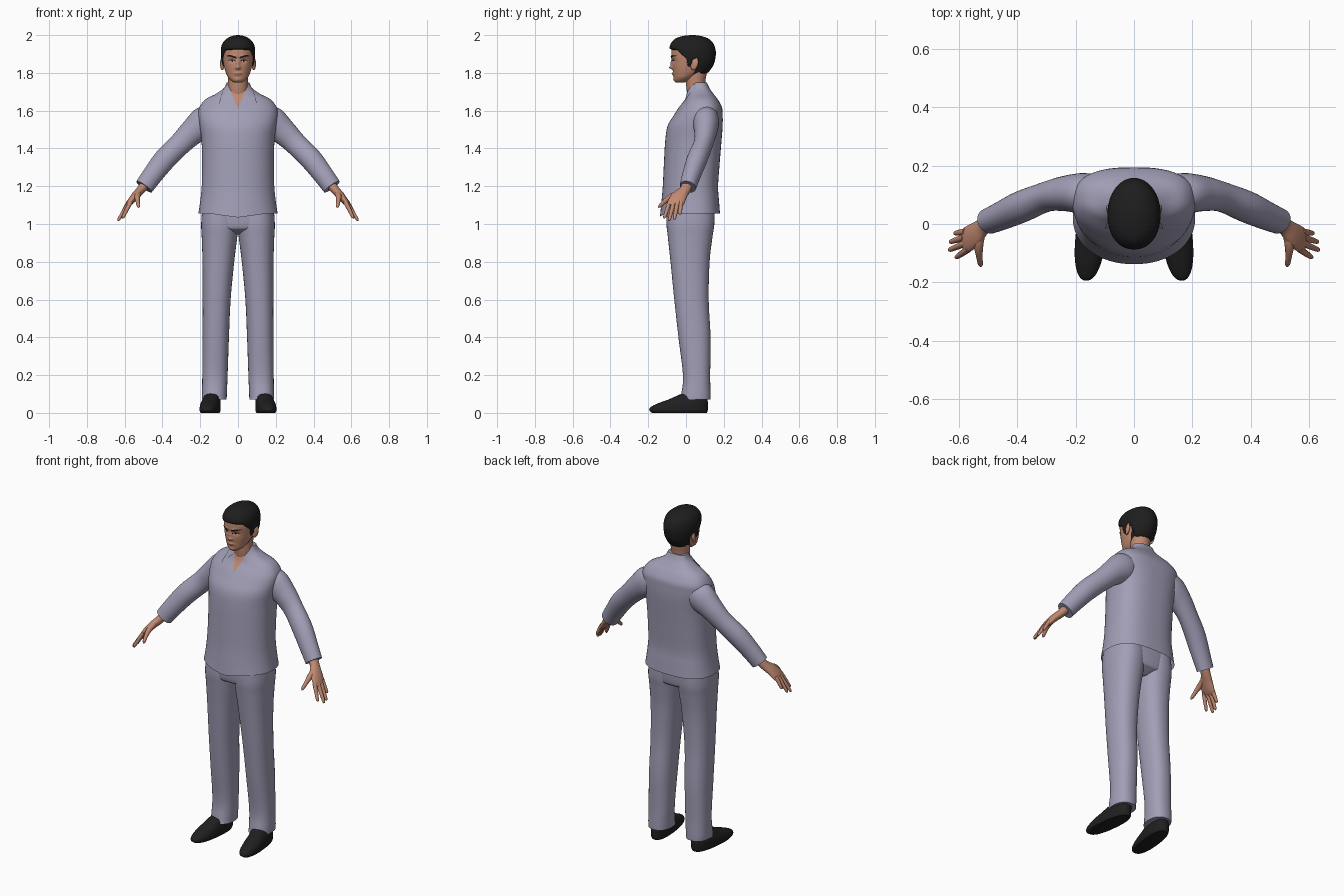
import bpy, bmesh, math
from mathutils import Vector
from mathutils.bvhtree import BVHTree

if "Cube" in bpy.data.objects:
    bpy.data.objects.remove(bpy.data.objects["Cube"])


def material(name, rgb):
    m = bpy.data.materials.new(name)
    m.diffuse_color = (*rgb, 1)
    m.use_nodes = True
    m.node_tree.nodes["Principled BSDF"].inputs["Base Color"].default_value = m.diffuse_color
    return m


CLOTH = material("lavender grey cloth", (0.36, 0.345, 0.47))
SKIN = material("skin", (0.53, 0.25, 0.165))
HAIR = material("black hair", (0.013, 0.013, 0.013))
SHOE = material("black leather", (0.014, 0.014, 0.015))
WHITE = material("eye white", (0.6, 0.55, 0.5))
LIP = material("lip line", (0.2, 0.07, 0.05))


def finish(bm, name, mats, mirror=False, angle=50):
    bmesh.ops.recalc_face_normals(bm, faces=bm.faces)
    me = bpy.data.meshes.new(name)
    bm.to_mesh(me)
    bm.free()
    ob = bpy.data.objects.new(name, me)
    bpy.context.collection.objects.link(ob)
    for m in mats:
        me.materials.append(m)
    bpy.ops.object.select_all(action='DESELECT')
    ob.select_set(True)
    bpy.context.view_layer.objects.active = ob
    bpy.ops.object.shade_smooth_by_angle(angle=math.radians(angle))
    if mirror:
        ob.modifiers.new("mirror", 'MIRROR')
    return ob


def smooth_rows(rows, steps):
    """Catmull-Rom interpolation of tuples."""
    out = []
    for i in range(len(rows) - 1):
        p = [rows[max(i - 1, 0)], rows[i], rows[i + 1], rows[min(i + 2, len(rows) - 1)]]
        for s in range(steps):
            t = s / steps
            out.append(tuple(0.5 * (2 * b + (c - a) * t + (2 * a - 5 * b + 4 * c - d) * t * t
                                    + (3 * b - a - 3 * c + d) * t ** 3) for a, b, c, d in zip(*p)))
    return out + [rows[-1]]


def skin_rings(rings, cap_start=True, cap_end=True):
    bm = bmesh.new()
    vs = [[bm.verts.new(p) for p in r] for r in rings]
    n = len(vs[0])
    for a, b in zip(vs, vs[1:]):
        for i in range(n):
            bm.faces.new((a[i], a[(i + 1) % n], b[(i + 1) % n], b[i]))
    if cap_start:
        bm.faces.new(vs[0])
    if cap_end:
        bm.faces.new(vs[-1])
    return bm


def spow(c, e):
    return math.copysign(abs(c) ** (2 / e), c)


def stack(rows, n=48, front=2.0, back=2.0, steps=5, shape=None, cap_start=True):
    """Horizontal cross-sections: (z, centre x, half width, front y, back y)."""
    rings = []
    for z, cx, hx, yf, yb in smooth_rows(rows, steps):
        ring = []
        for i in range(n):
            a = 2 * math.pi * i / n
            e = back if math.sin(a) > 0 else front
            p = Vector((cx + hx * spow(math.cos(a), e),
                        (yf + yb) / 2 + (yb - yf) / 2 * spow(math.sin(a), e), z))
            ring.append(shape(p) if shape else p)
        rings.append(ring)
    return skin_rings(rings, cap_start)


def limb(rows, n=24, steps=4):
    """Tube along a path: (x, y, z, radius upward, radius front-back)."""
    rows = smooth_rows(rows, steps)
    pts = [Vector(r[:3]) for r in rows]
    rings = []
    for i, r in enumerate(rows):
        t = (pts[min(i + 1, len(pts) - 1)] - pts[max(i - 1, 0)]).normalized()
        v = (Vector((0, 1, 0)) - t * t.y).normalized()
        u = t.cross(v)
        rings.append([pts[i] + u * r[3] * math.cos(a) + v * r[4] * math.sin(a)
                      for a in (2 * math.pi * k / n for k in range(n))])
    return skin_rings(rings)


def plate(name, top, bottom, target, off, mat, mirror=True, cols=6, rows=4):
    """Thin plate between two (x, z) lines, laid on the front of the target."""
    tree = BVHTree.FromPolygons([v.co for v in target.data.vertices],
                                [p.vertices[:] for p in target.data.polygons])

    def sample(line):
        out = []
        for a, b in zip(line, line[1:]):
            out += [Vector(a).lerp(Vector(b), k / cols) for k in range(cols)]
        return out + [Vector(line[-1])]
    bm = bmesh.new()
    grid = []
    for a, b in zip(sample(top), sample(bottom)):
        col = []
        for k in range(rows + 1):
            q = a.lerp(b, k / rows)
            hit = tree.ray_cast(Vector((q.x, -1, q.y)), Vector((0, 1, 0)))[0]
            col.append(bm.verts.new((q.x, (hit.y if hit else 0.04) - off, q.y)))
        grid.append(col)
    for a, b in zip(grid, grid[1:]):
        for k in range(rows):
            bm.faces.new((a[k], a[k + 1], b[k + 1], b[k]))
    return finish(bm, name, [mat], mirror)


# Shirt body, with a skin-coloured V below the throat
def hem_dip(p):
    if p.z < 1.12 and p.y < 0:
        p.z -= 0.022 * max(0, 1 - abs(p.x) / 0.15) * (1.12 - p.z) / 0.07
    return p


bm = stack([(1.055, 0, .21, -.138, .18), (1.12, 0, .2, -.13, .175), (1.2, 0, .192, -.123, .17),
            (1.32, 0, .19, -.117, .178), (1.44, 0, .193, -.11, .188), (1.52, 0, .203, -.097, .194),
            (1.58, 0, .21, -.062, .194), (1.62, 0, .203, -.036, .19), (1.66, 0, .172, -.005, .168),
            (1.69, 0, .115, .008, .145), (1.72, 0, .075, .018, .124), (1.75, 0, .06, .033, .11)],
           n=64, front=2.1, back=2.7, shape=hem_dip, cap_start=False)
SLOPE, V_Z = 0.42, 1.61
for s in (1, -1):
    bmesh.ops.bisect_plane(bm, geom=bm.verts[:] + bm.edges[:] + bm.faces[:], dist=1e-5,
                           plane_co=(0, 0, V_Z), plane_no=(s, 0, -SLOPE))
for f in bm.faces:
    c = f.calc_center_median()
    if c.y < 0.06 and abs(c.x) < SLOPE * (c.z - V_Z):
        f.material_index = 1
shirt = finish(bm, "shirt_body", [CLOTH, SKIN])

# Collar flaps and sleeves
plate("collar_flap", [(.056, 1.742), (.078, 1.715), (.1, 1.64)], [(.036, 1.697), (.055, 1.68), (.098, 1.637)],
      shirt, .008, CLOTH)
finish(limb([(.1, .1, 1.585, .05, .06), (.17, .105, 1.542, .085, .07), (.24, .104, 1.488, .07, .06),
             (.305, .092, 1.425, .06, .051), (.385, .06, 1.345, .059, .054), (.45, .03, 1.262, .054, .049),
             (.497, .01, 1.197, .05, .044)], 32, 5), "sleeve", [CLOTH], True)

# Hands
finish(limb([(.48, .015, 1.225, .028, .03), (.515, -.006, 1.18, .023, .029), (.545, -.034, 1.148, .021, .04),
             (.572, -.053, 1.115, .016, .044), (.588, -.06, 1.095, .007, .036)]), "palm", [SKIN], True)
fingers = {"index": ((.568, -.086, 1.118), (.612, -.116, 1.03)),
           "middle": ((.578, -.066, 1.11), (.636, -.09, 1.017)),
           "ring": ((.582, -.046, 1.11), (.632, -.062, 1.022)),
           "little": ((.578, -.026, 1.118), (.616, -.032, 1.05))}
for key, (a, b) in fingers.items():
    a, b = Vector(a), Vector(b)
    rows = [(*a.lerp(b, t), r, r) for t, r in ((0, .0115), (.35, .011), (.7, .0095), (.93, .0075), (1, .002))]
    finish(limb(rows, 12, 3), key + "_finger", [SKIN], True)
finish(limb([(.525, -.025, 1.17, .016, .014), (.533, -.075, 1.147, .016, .016), (.531, -.112, 1.12, .011, .012),
             (.527, -.137, 1.096, .009, .009), (.525, -.146, 1.087, .002, .002)], 12, 3), "thumb", [SKIN], True)

# Trousers
finish(stack([(.07, .125, .065, -.032, .13), (.1, .125, .066, -.025, .13), (.2, .122, .067, -.016, .128),
              (.4, .118, .07, -.04, .13), (.6, .113, .074, -.062, .12), (.8, .104, .084, -.082, .125),
              (.93, .098, .094, -.096, .14), (1.0, .096, .099, -.103, .15), (1.1, .092, .096, -.1, .15)],
             n=40, front=2.3, back=2.3), "trouser_leg", [CLOTH], True)
finish(stack([(.945, 0, .05, -.03, .09), (.965, 0, .12, -.075, .125), (.99, 0, .17, -.097, .145),
              (1.1, 0, .19, -.102, .152)], n=48, front=2.6, back=2.6), "trouser_seat", [CLOTH])


# Shoes, toes turned slightly out
def toe_out(p):
    p.x -= 0.1 * p.y
    return p


finish(stack([(0, .144, .046, -.18, .11), (.012, .144, .052, -.194, .115), (.03, .144, .052, -.188, .116),
              (.05, .144, .05, -.15, .116), (.07, .142, .046, -.095, .114), (.09, .138, .042, -.05, .11),
              (.105, .134, .033, -.015, .09)], n=40, front=2.3, back=2.5, shape=toe_out), "shoe", [SHOE], True)

# Neck and head
finish(stack([(1.62, 0, .055, .02, .11), (1.7, 0, .054, .005, .108), (1.75, 0, .052, .0, .102),
              (1.8, 0, .054, .0, .11), (1.85, 0, .05, .01, .11)], n=40), "neck", [SKIN])

BUMPS = [(0, 1.85, .009, .018, .01), (0, 1.828, .012, .009, .017), (.032, 1.863, .015, .01, -.006),
         (-.032, 1.863, .015, .01, -.006), (0, 1.795, .018, .009, .008), (0, 1.765, .018, .011, .005),
         (.03, 1.888, .022, .008, .004), (-.03, 1.888, .022, .008, .004)]


def face_shape(p):
    if p.y < 0:
        p.y -= sum(h * math.exp(-((p.x - x) / a) ** 2 - ((p.z - z) / b) ** 2) for x, z, a, b, h in BUMPS)
    return p


head = finish(stack([(1.748, 0, .018, -.05, -.01), (1.757, 0, .034, -.06, .015), (1.775, 0, .052, -.064, .045),
                     (1.8, 0, .064, -.067, .08), (1.83, 0, .073, -.071, .105), (1.86, 0, .079, -.073, .125),
                     (1.89, 0, .082, -.077, .135), (1.92, 0, .082, -.077, .135), (1.95, 0, .075, -.067, .125),
                     (1.975, 0, .053, -.044, .1), (1.985, 0, .03, 0, .07)],
                    n=96, front=2.2, steps=7, shape=face_shape), "head", [SKIN], angle=80)

# Hair: a shell that sinks into the head below the hairline
HAIRLINE = [(-.1, 1.926), (-.055, 1.924), (-.025, 1.897), (0, 1.878), (.01, 1.835), (.028, 1.835),
            (.038, 1.872), (.068, 1.868), (.085, 1.8), (.2, 1.795)]


def sink(p):
    for (y0, z0), (y1, z1) in zip(HAIRLINE, HAIRLINE[1:]):
        if y0 <= p.y <= y1:
            line = z0 + (z1 - z0) * (p.y - y0) / (y1 - y0)
            k = 0.84 + 0.16 * min(1, max(0, (p.z - line + .008) / .012))
            return Vector((p.x * k, .035 + (p.y - .035) * k, p.z))
    return p


finish(stack([(1.785, 0, .06, -.03, .105), (1.82, 0, .076, -.05, .132), (1.85, 0, .085, -.07, .149),
              (1.88, 0, .089, -.081, .156), (1.91, 0, .091, -.087, .158), (1.94, 0, .088, -.086, .152),
              (1.965, 0, .077, -.074, .138), (1.985, 0, .054, -.05, .112), (1.997, 0, .025, -.005, .07),
              (2.0, 0, .003, .03, .04)], n=96, front=2.2, steps=7, shape=sink), "hair", [HAIR], angle=80)

# Ears
bm = bmesh.new()
bmesh.ops.create_uvsphere(bm, u_segments=20, v_segments=12, radius=1)
for v in bm.verts:
    x, y, z = v.co
    v.co = (.083 + .011 * x + .006 * y, .045 + .02 * y + .006 * z, 1.848 + .033 * z)
finish(bm, "ear", [SKIN], True)

# Face details
plate("eyebrow", [(.008, 1.884), (.035, 1.894), (.062, 1.893)], [(.009, 1.875), (.035, 1.884), (.062, 1.889)],
      head, .003, HAIR)
plate("eye_white", [(.015, 1.862), (.03, 1.868), (.046, 1.865)], [(.015, 1.86), (.03, 1.857), (.046, 1.863)],
      head, .002, WHITE)
plate("iris", [(.026, 1.867), (.035, 1.867)], [(.027, 1.858), (.034, 1.858)], head, .003, HAIR)
plate("eyelid", [(.012, 1.865), (.03, 1.872), (.05, 1.868)], [(.013, 1.861), (.03, 1.867), (.049, 1.864)],
      head, .003, HAIR)
plate("mouth", [(-.024, 1.794), (0, 1.798), (.024, 1.794)], [(-.024, 1.792), (0, 1.794), (.024, 1.792)],
      head, .0015, LIP, False)
